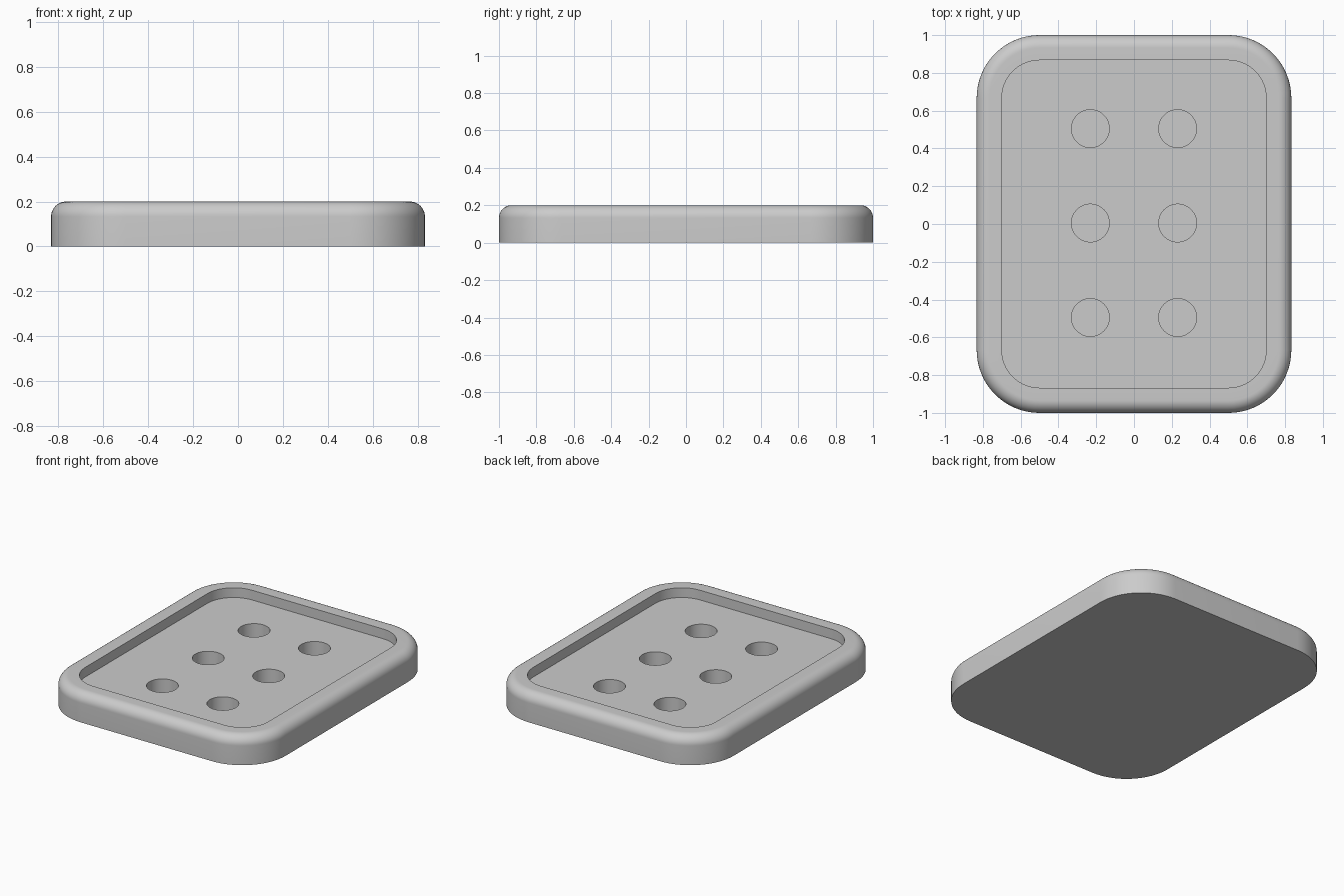
import bpy, bmesh
from math import sin, cos, pi, radians

if "Cube" in bpy.data.objects:
    bpy.data.objects.remove(bpy.data.objects["Cube"], do_unlink=True)

HALF_X, HALF_Y, HEIGHT = 0.833, 1.0, 0.2
CORNER, FILLET, RIM = 0.333, 0.067, 0.133
FLOOR_Z, HOLE_R, HOLE_DEPTH = 0.133, 0.1, 0.11
STEPS = 16

grey = bpy.data.materials.new("light_grey")
grey.use_nodes = True
colour = (0.6, 0.6, 0.6, 1)
grey.diffuse_color = colour
grey.node_tree.nodes["Principled BSDF"].inputs["Base Color"].default_value = colour


def rounded_ring(bm, inset, z):
    """Rounded rectangle whose corners stay concentric at every inset."""
    r = CORNER - inset
    ring = []
    for quarter, (sx, sy) in enumerate([(1, 1), (-1, 1), (-1, -1), (1, -1)]):
        for i in range(STEPS + 1):
            a = (quarter + i / STEPS) * pi / 2
            ring.append(bm.verts.new((sx * (HALF_X - CORNER) + r * cos(a),
                                      sy * (HALF_Y - CORNER) + r * sin(a), z)))
    return ring


# Tray: wall, rounded top edge, flat rim, then recess wall
profile = [(0, 0)]
for i in range(13):
    a = i / 12 * pi / 2
    profile.append((FILLET * (1 - cos(a)), HEIGHT - FILLET * (1 - sin(a))))
profile += [(RIM, HEIGHT), (RIM, FLOOR_Z)]

bm = bmesh.new()
rings = [rounded_ring(bm, inset, z) for inset, z in profile]
for low, high in zip(rings, rings[1:]):
    n = len(low)
    for i in range(n):
        j = (i + 1) % n
        bm.faces.new((low[i], low[j], high[j], high[i]))
bm.faces.new(rings[0][::-1])
bm.faces.new(rings[-1])
mesh = bpy.data.meshes.new("tray")
bm.to_mesh(mesh)
bm.free()
mesh.materials.append(grey)
tray = bpy.data.objects.new("tray", mesh)
bpy.context.collection.objects.link(tray)

# Six blind round holes in the recess floor
bm = bmesh.new()
for x in (-0.231, 0.231):
    for y in (-0.495, 0.005, 0.505):
        made = bmesh.ops.create_cone(bm, cap_ends=True, segments=64, radius1=HOLE_R,
                                     radius2=HOLE_R, depth=2 * HOLE_DEPTH)
        bmesh.ops.translate(bm, verts=made["verts"], vec=(x, y, FLOOR_Z))
cut_mesh = bpy.data.meshes.new("hole_cutter")
bm.to_mesh(cut_mesh)
bm.free()
cut_mesh.materials.append(grey)
cutter = bpy.data.objects.new("hole_cutter", cut_mesh)
cutter.hide_render = True
bpy.context.collection.objects.link(cutter)

cut = tray.modifiers.new("holes", 'BOOLEAN')
cut.operation = 'DIFFERENCE'
cut.solver = 'EXACT'
cut.object = cutter

bpy.ops.object.select_all(action='DESELECT')
tray.select_set(True)
bpy.context.view_layer.objects.active = tray
bpy.ops.object.modifier_apply(modifier=cut.name)
bpy.data.objects.remove(cutter, do_unlink=True)
bpy.ops.object.shade_smooth_by_angle(angle=radians(30))
